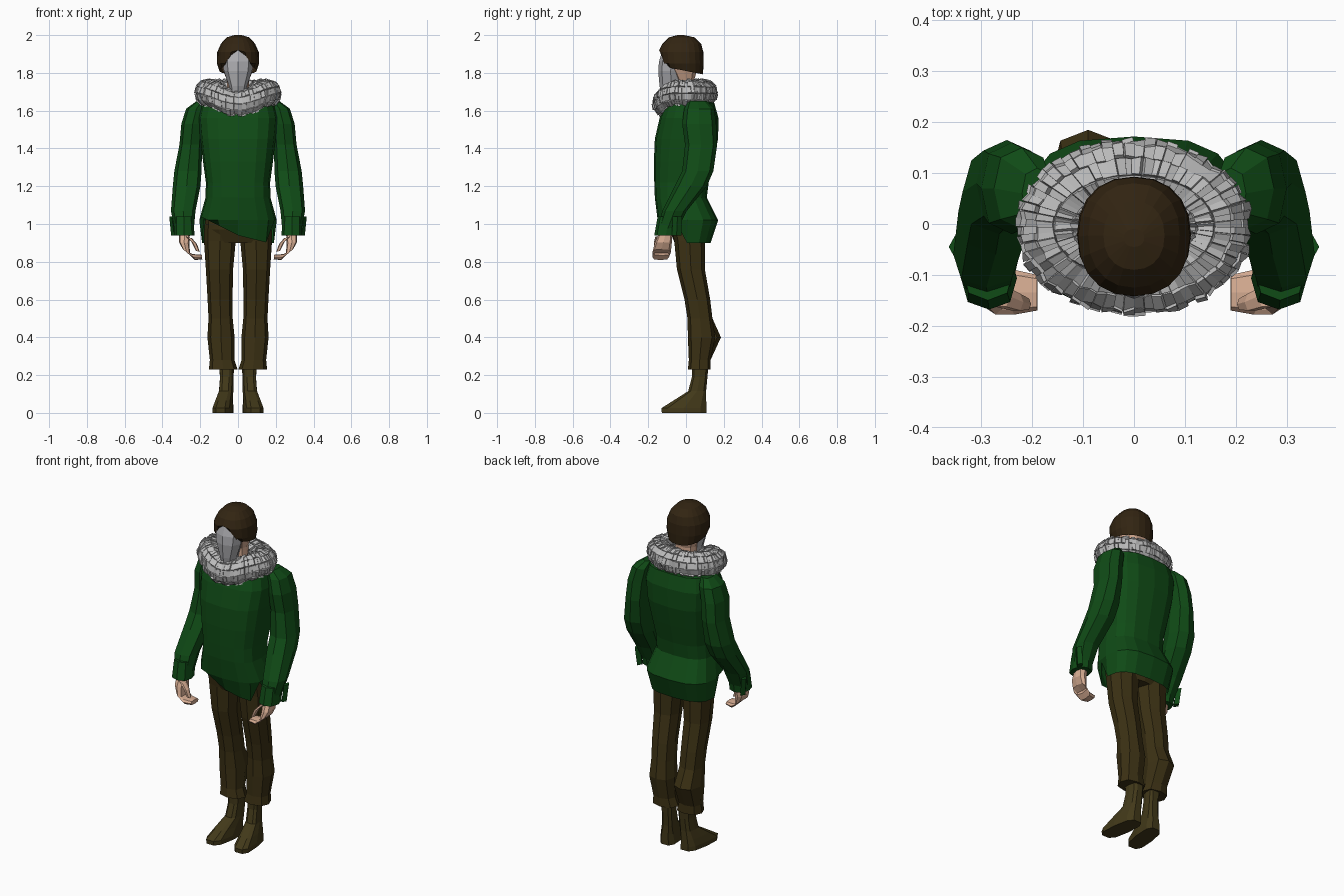
import bpy, bmesh, math, random

random.seed(4)
cube = bpy.data.objects.get("Cube")
if cube:
    bpy.data.objects.remove(cube)


def material(name, r, g, b):
    m = bpy.data.materials.new(name)
    m.use_nodes = True
    m.diffuse_color = (r, g, b, 1)
    m.node_tree.nodes["Principled BSDF"].inputs["Base Color"].default_value = (r, g, b, 1)
    return m


GREEN = material("green cloth", .005, .07, .008)
TROUSER = material("brown trouser cloth", .045, .031, .007)
LEATHER = material("boot leather", .055, .041, .01)
HAIR = material("dark brown hair", .032, .018, .006)
FUR = material("grey fur", .5, .5, .5)
MASK = material("grey mask", .42, .42, .44)
SKIN = material("skin", .7, .43, .3)


def finish(name, bm, mat):
    bmesh.ops.remove_doubles(bm, verts=bm.verts, dist=.0005)
    bmesh.ops.recalc_face_normals(bm, faces=bm.faces)
    mesh = bpy.data.meshes.new(name)
    bm.to_mesh(mesh)
    bm.free()
    mesh.materials.append(mat)
    obj = bpy.data.objects.new(name, mesh)
    bpy.context.collection.objects.link(obj)
    return obj


def loft(name, rings, mat, n=8, side=1, power=.8, hem=None, caps=True, splay=0):
    """Skin rings of (centre x, half width, front y, back y, z, optional tilt)."""
    bm = bmesh.new()
    rows = []
    for cx, rx, y0, y1, z, *tilt in rings:
        t = tilt[0] if tilt else 0
        row = []
        for i in range(n):
            a = math.tau * i / n
            c, s = math.cos(a), math.sin(a)
            u = rx * math.copysign(abs(c) ** power, c)
            v = math.copysign(abs(s) ** power, s)
            y = (y0 + y1) / 2 + (y1 - y0) / 2 * v
            x = cx + u * math.cos(t) - splay * y
            h = z + u * math.sin(t)
            if hem:
                h = max(h, hem(x, y))
            row.append(bm.verts.new((side * x, y, h)))
        rows.append(row)
    for a, b in zip(rows, rows[1:]):
        for i in range(n):
            j = (i + 1) % n
            bm.faces.new((a[i], a[j], b[j], b[i]))
    if caps:
        bm.faces.new(rows[0])
    bm.faces.new(rows[-1])
    return finish(name, bm, mat)


# Jacket with a slanted front hem and a longer back skirt
def jacket_hem(x, y):
    if y > -.03:
        return .9
    return 1.02 if x > .165 else .94 - (.5 if x < 0 else .25) * x


loft("jacket", [
    (0, .19, -.12, .13, .9), (0, .205, -.15, .17, 1.02), (0, .172, -.165, .11, 1.14),
    (0, .17, -.168, .12, 1.22), (0, .185, -.17, .145, 1.33), (0, .2, -.165, .17, 1.45),
    (0, .21, -.14, .172, 1.56), (0, .19, -.11, .15, 1.64), (0, .1, -.07, .1, 1.68),
], GREEN, n=16, power=.7, hem=jacket_hem, caps=False)

# Trouser seat
loft("trouser_seat", [(0, .14, -.06, .09, .9), (0, .178, -.09, .11, .97),
                      (0, .165, -.1, .1, 1.1)], TROUSER, n=12)

for label, side, calf in (("left", 1, .155), ("right", -1, .185)):
    # Sleeve, from cuff to shoulder
    loft(label + "_sleeve", [
        (.285, .05, -.155, -.05, .96), (.29, .065, -.125, .005, 1.07),
        (.272, .073, -.06, .11, 1.2), (.265, .072, -.02, .145, 1.28),
        (.25, .06, -.005, .165, 1.42), (.24, .06, -.02, .16, 1.53),
        (.22, .055, -.01, .15, 1.61), (.19, .03, .01, .11, 1.65),
    ], GREEN, side=side)
    # Flared cuff and its turned-out flap
    loft(label + "_cuff", [(.285, .055, -.168, -.045, .94), (.287, .05, -.15, -.03, 1.04)],
         GREEN, side=side)
    loft(label + "_cuff_flap", [(.338, .016, -.075, -.025, .94), (.35, .014, -.07, -.02, 1.04)],
         GREEN, n=4, side=side, power=1)
    # Curled hand and thumb
    loft(label + "_hand", [
        (.283, .03, -.135, -.07, .97), (.285, .027, -.165, -.075, .9, .1),
        (.272, .026, -.178, -.08, .85, .7), (.235, .017, -.178, -.09, .825, 1.2),
        (.19, .012, -.17, -.1, .825, 1.5),
    ], SKIN, side=side, power=.7)
    loft(label + "_thumb", [
        (.262, .02, -.165, -.12, .93, .3), (.232, .016, -.172, -.135, .9, .4),
        (.212, .01, -.17, -.145, .855, .2),
    ], SKIN, n=6, side=side)
    # Baggy trouser leg
    loft(label + "_trouser_leg", [
        (.078, .076, .01, .13, .23), (.084, .065, .015, .13, .28),
        (.09, .072, .01, calf, .4), (.092, .064, .008, .14, .5),
        (.095, .066, -.008, .128, .6), (.098, .072, -.048, .1, .76),
        (.096, .084, -.062, .1, .91), (.09, .088, -.08, .1, 1.0),
    ], TROUSER, side=side)
    # Boot
    loft(label + "_boot", [
        (.078, .052, -.132, .112, 0), (.078, .052, -.134, .112, .025),
        (.076, .045, -.07, .11, .065), (.07, .038, .01, .108, .115),
        (.068, .036, .03, .115, .19), (.07, .04, .03, .12, .25),
    ], LEATHER, n=10, side=side, power=.65, splay=.12)

# Neck and head
loft("neck_and_head", [
    (0, .06, -.05, .05, 1.6), (0, .058, -.05, .045, 1.76), (0, .072, -.07, .055, 1.795),
    (0, .09, -.1, .078, 1.84), (0, .08, -.1, .07, 1.93),
], SKIN, n=10)

# Ridged face mask
loft("face_mask", [
    (0, .035, -.125, -.02, 1.66), (0, .048, -.14, -.02, 1.73), (0, .075, -.147, -.015, 1.81),
    (0, .08, -.143, -.015, 1.86), (0, .065, -.12, -.03, 1.93),
], MASK, n=8, power=1)


# Bowl-cut hair with an arched opening over the face
def hair_hem(x, y):
    edge = 1.81 - .2 * y
    return max(edge, 1.92 - 18 * x * x) if y < -.03 else edge


loft("hair", [
    (0, .1, -.125, .09, 1.78), (0, .112, -.135, .093, 1.85), (0, .11, -.142, .092, 1.91),
    (0, .09, -.125, .08, 1.955), (0, .06, -.09, .045, 1.988), (0, .02, -.045, -.01, 2.0),
], HAIR, n=20, power=.9, hem=hair_hem, caps=False)

# Shaggy fur collar: a drooping ring whose faces are pulled out into tufts
bm = bmesh.new()
SEG, TUBE = 64, 12
rows = []
for i in range(SEG):
    a = math.tau * i / SEG
    c, s = math.cos(a), math.sin(a)
    droop = .055 * max(0, -s) ** 4
    row = []
    for j in range(TUBE):
        b = math.tau * j / TUBE
        r = .064 * random.uniform(.92, 1.08)
        out = r * math.cos(b)
        row.append(bm.verts.new(((.158 + out) * c, (.102 + out) * s - .006,
                                 1.692 - droop + r * math.sin(b))))
    rows.append(row)
for i in range(SEG):
    p, q = rows[i], rows[(i + 1) % SEG]
    for j in range(TUBE):
        k = (j + 1) % TUBE
        bm.faces.new((p[j], q[j], q[k], p[k]))
bmesh.ops.recalc_face_normals(bm, faces=bm.faces)
tufts = bmesh.ops.extrude_discrete_faces(bm, faces=bm.faces[:])["faces"]
for f in tufts:
    f.normal_update()
    push = f.normal * random.uniform(.001, .013)
    for v in f.verts:
        v.co += push
finish("fur_collar", bm, FUR)
